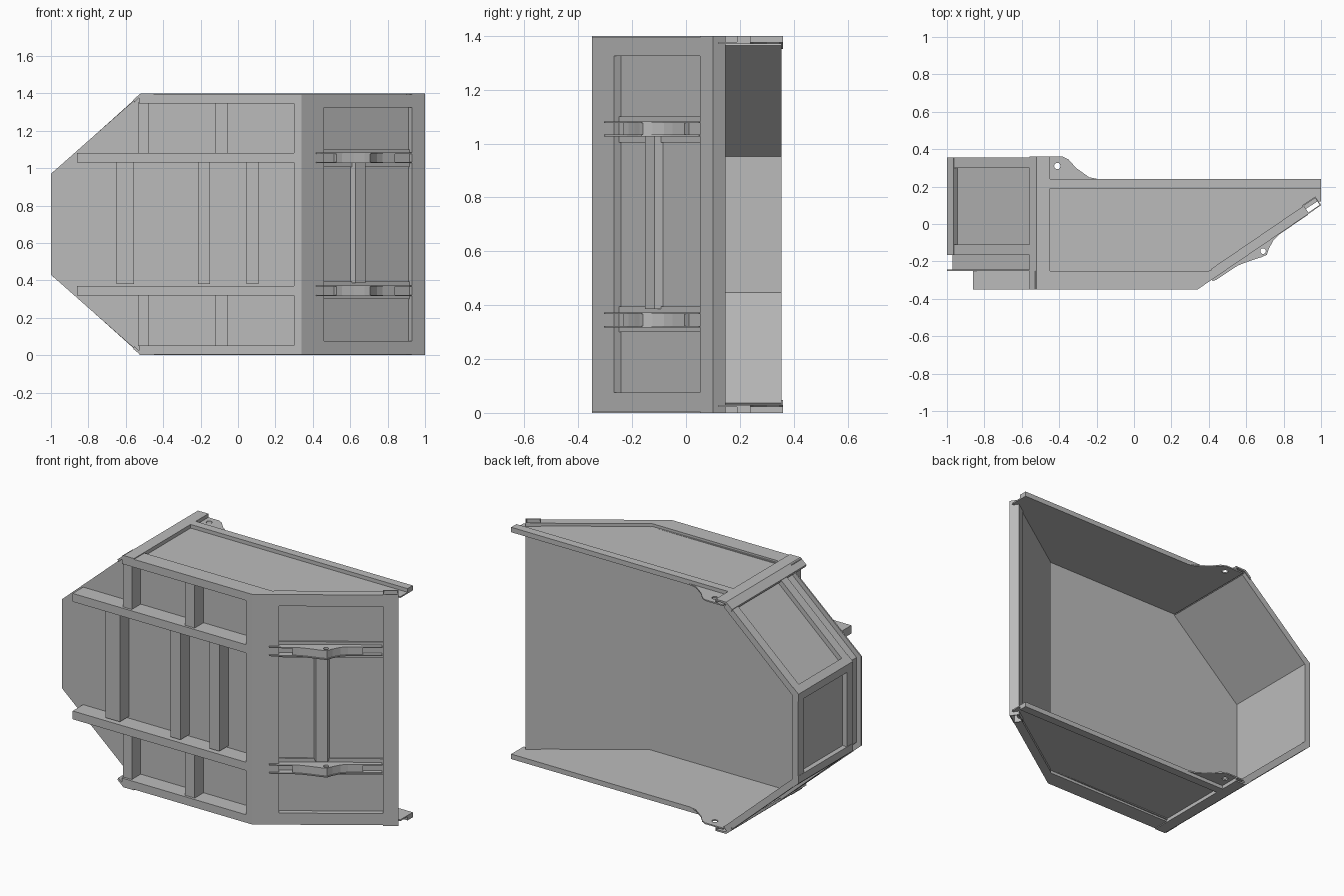
import bpy
from math import cos, sin, pi, atan2
from mathutils import Vector

cube = bpy.data.objects.get("Cube")
if cube:
    bpy.data.objects.remove(cube, do_unlink=True)

H = 1.4  # overall height, also the mirror span

steel = bpy.data.materials.new("grey steel")
steel.use_nodes = True
GREY = (0.5, 0.5, 0.5, 1)
steel.diffuse_color = GREY
steel.node_tree.nodes["Principled BSDF"].inputs["Base Color"].default_value = GREY


def plate(name, outline, lo, hi, axis="Z", hole=None, radius=0.015):
    """Extrude a flat outline along Z (points x,y) or along Y (points x,z)."""
    cu = bpy.data.curves.new(name + "_profile", "CURVE")
    cu.dimensions, cu.fill_mode = "2D", "BOTH"
    cu.extrude = (hi - lo) / 2
    loops = [outline]
    if hole:
        loops.append([(hole[0] + radius * cos(i * pi / 8),
                       hole[1] + radius * sin(i * pi / 8)) for i in range(16)])
    for loop in loops:
        sp = cu.splines.new("POLY")
        sp.points.add(len(loop) - 1)
        sp.use_cyclic_u = True
        for p, (a, b) in zip(sp.points, loop):
            p.co = (a, b, 0, 1)
    tmp = bpy.data.objects.new(name + "_profile", cu)
    bpy.context.collection.objects.link(tmp)
    dg = bpy.context.evaluated_depsgraph_get()
    me = bpy.data.meshes.new_from_object(tmp.evaluated_get(dg))
    bpy.data.objects.remove(tmp, do_unlink=True)
    bpy.data.curves.remove(cu)
    mid = (lo + hi) / 2
    for v in me.vertices:
        a, b, c = v.co
        v.co = (a, b, c + mid) if axis == "Z" else (a, mid - c, b)
    me.materials.clear()
    me.materials.append(steel)
    for f in me.polygons:
        f.use_smooth = False
        f.material_index = 0
    ob = bpy.data.objects.new(name, me)
    bpy.context.collection.objects.link(ob)
    return ob


def rect(a0, a1, b0, b1):
    return [(a0, b0), (a1, b0), (a1, b1), (a0, b1)]


def box(name, x0, x1, y0, y1, z0, z1):
    return plate(name, rect(x0, x1, y0, y1), z0, z1)


def pair(name, outline, lo, hi, **kw):
    """Upper part and its mirrored lower twin."""
    plate("upper_" + name, outline, lo, hi, **kw)
    plate("lower_" + name, outline, H - hi, H - lo, **kw)


def pair_y(name, outline, lo, hi):
    plate("upper_" + name, outline, lo, hi, "Y")
    plate("lower_" + name, [(x, H - z) for x, z in outline], lo, hi, "Y")


# Sloped side: u runs along the slope, w points outwards
ANG = atan2(0.45, 0.66)
FOOT = Vector((0.34, -0.35))
U, W = Vector((cos(ANG), sin(ANG))), Vector((sin(ANG), -cos(ANG)))


def slope(*uw):
    return [tuple(FOOT + U * u + W * w) for u, w in uw]


def slope_rect(u0, u1, w0, w1):
    return slope((u0, w0), (u1, w0), (u1, w1), (u0, w1))


# Main floor plate
plate("floor", [(-1, 0.43), (-1, 0.97), (-0.53, 1.385), (0.42, 1.378),
                (0.42, 0.022), (-0.53, 0.015)], -0.25, -0.242, "Y")

# Side walls with their pierced ears, and rims
pair("side_wall", [(-0.5, -0.25), (0.4, -0.25), (0.98, 0.12), (1, 0.12), (1, 0.24),
                   (-0.19, 0.24), (-0.24, 0.25), (-0.31, 0.3), (-0.35, 0.345),
                   (-0.38, 0.36), (-0.5, 0.36)],
     1.37, 1.378, hole=(-0.41, 0.31), radius=0.017)
pair("side_rim", rect(-0.45, 1, 0.19, 0.24), 1.372, 1.4)
pair("bottom_rail", rect(-0.53, 0.31, -0.35, -0.25), 1.347, 1.395)

# Folded corner posts
pair_y("corner_post", [(-0.45, 1.4), (-0.52, 1.4), (-0.56, 1.366), (-0.555, 1.352),
                       (-0.515, 1.388), (-0.457, 1.392), (-0.457, 1.37),
                       (-0.45, 1.37)], -0.35, 0.36)

# Three-sided end wall, its bars and posts
T, N = Vector((0.745, 0.667)), Vector((0.667, -0.745))
CORNER = Vector((-1, 0.97))


def end_line(d):
    """Upper half then lower half of the end wall line, inset by d."""
    top = [tuple(CORNER + T * 0.635 + N * d), (-1 + d, 0.97 - 0.448 * d)]
    return top + [(x, H - z) for x, z in reversed(top)]


def end_band(name, d0, d1, y0, y1):
    plate(name, end_line(d0) + end_line(d1)[::-1], y0, y1, "Y")


end_band("end_wall", 0.03, 0.04, -0.25, 0.355)
end_band("end_top_bar", 0.002, 0.035, 0.30, 0.355)
end_band("end_bottom_bar", 0.002, 0.035, -0.165, -0.11)
arm = CORNER + T * 0.047
pair_y("end_post", [tuple(arm), tuple(CORNER), (-1, 0.925), (-0.968, 0.925),
                    (-0.968, 0.956), tuple(arm + N * 0.032)], -0.165, 0.355)

# Underside beams and cross members
pair("long_beam", rect(-0.86, 0.31, -0.35, -0.25), 1.03, 1.08)
for i, (x0, x1) in enumerate([(-0.535, -0.475), (-0.12, -0.055)]):
    pair("outer_cross_member_%d" % i, rect(x0, x1, -0.335, -0.25), 1.08, 1.35)
for i, (x0, x1) in enumerate([(-0.65, -0.555), (-0.215, -0.15), (0.045, 0.11)]):
    box("inner_cross_member_%d" % i, x0, x1, -0.335, -0.25, 0.38, 1.03)

# Bent knee between floor and slope
plate("knee_beam", [(0.3, -0.35), (0.34, -0.35), (0.46, -0.268), (0.438, -0.235),
                    (0.40, -0.25), (0.3, -0.25)], 0.005, 1.395)

# Sloped panel with side frames
plate("slope_panel", slope_rect(0.08, 0.79, -0.05, -0.032), 0.025, 1.375)
pair("slope_frame", slope_rect(0.12, 0.72, -0.05, 0), 1.325, 1.395)
pair("slope_doubler", slope_rect(0.14, 0.72, -0.034, -0.024), 1.005, 1.1)

# Hollow box beam on the slope's edge, open at both ends
for n, q in [("outer", (0.715, 0.8, -0.006, 0)), ("inner", (0.715, 0.8, -0.056, -0.05)),
             ("near", (0.715, 0.721, -0.05, -0.006)), ("far", (0.794, 0.8, -0.05, -0.006))]:
    plate("edge_beam_" + n, slope_rect(*q), 0, H)

# Pierced hinge lugs with webs
PIN = (0.69, -0.145)
hump = [(0.53, -0.238), (0.56, -0.22), (0.62, -0.197), (0.68, -0.178), (0.71, -0.165),
        (0.722, -0.13), (0.745, -0.088), (0.775, -0.057)]
lug = [(0.42, -0.305), (0.44, -0.298)] + hump + [(0.93, 0.049), (0.905, 0.08), (0.40, -0.265)]
for n, z in [("outer", 1.077), ("inner", 1.027)]:
    pair("hinge_lug_" + n, lug, z, z + 0.006, hole=PIN)
web = [(x - 0.003, y + 0.006) for x, y in hump] + [(0.84, -0.005), (0.82, 0.02), (0.51, -0.2)]
pair("hinge_web", web, 1.033, 1.077, hole=PIN)

# Stiffener joining the hinges
plate("hinge_stiffener", slope((0.338, -0.035), (0.35, 0), (0.412, 0), (0.424, -0.035)),
      0.385, 1.028)
